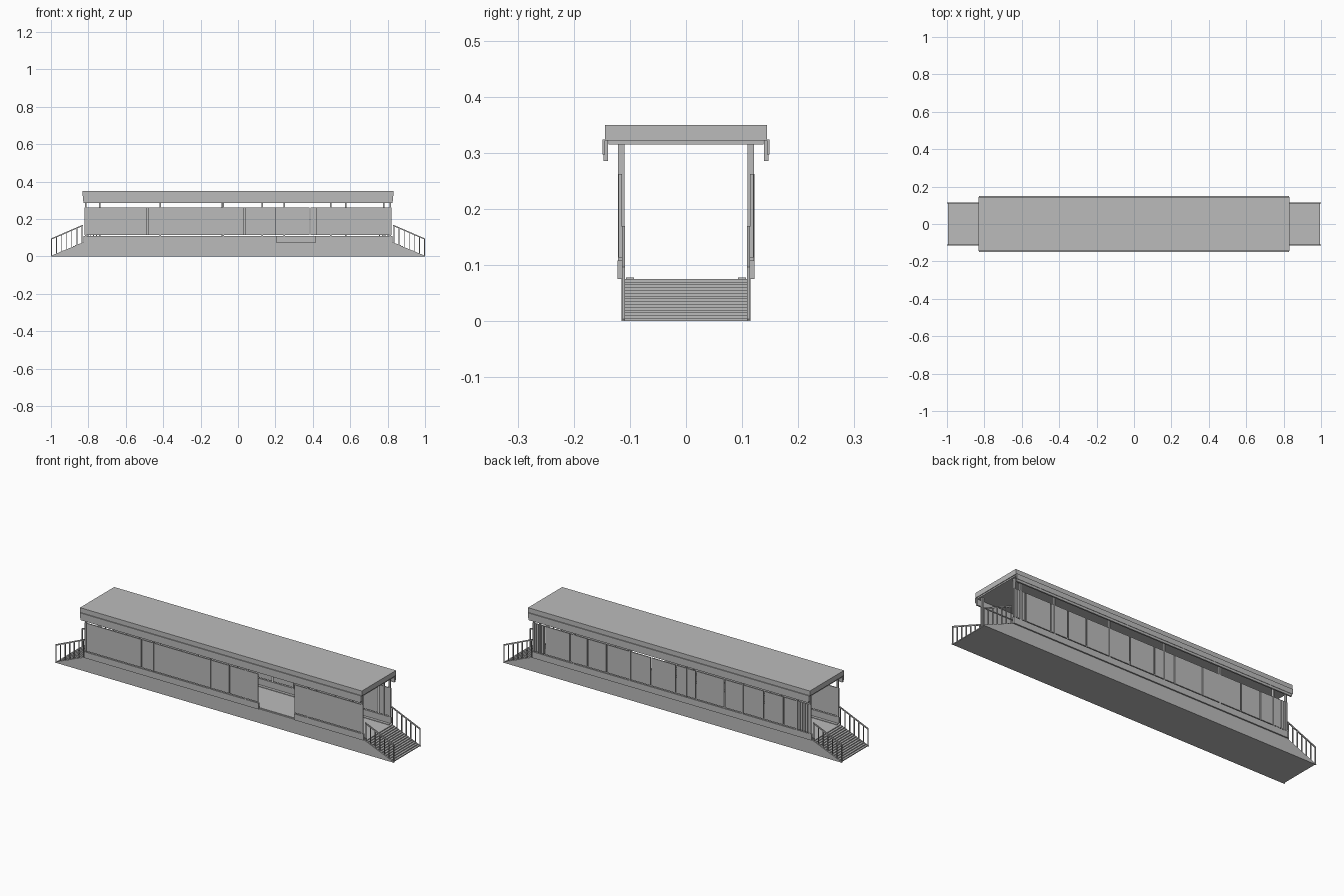
import bpy, bmesh

if "Cube" in bpy.data.objects:
    bpy.data.objects.remove(bpy.data.objects["Cube"])

grey = bpy.data.materials.new("light_grey")
grey.diffuse_color = (0.5, 0.5, 0.5, 1)
grey.use_nodes = True
grey.node_tree.nodes["Principled BSDF"].inputs["Base Color"].default_value = grey.diffuse_color


def finish(name, bm):
    bmesh.ops.recalc_face_normals(bm, faces=bm.faces)
    mesh = bpy.data.meshes.new(name)
    bm.to_mesh(mesh)
    bm.free()
    mesh.materials.append(grey)
    obj = bpy.data.objects.new(name, mesh)
    bpy.context.collection.objects.link(obj)
    return obj


def add_box(bm, x0, x1, y0, y1, z0, z1):
    vs = bmesh.ops.create_cube(bm, size=1)["verts"]
    for v in vs:
        v.co.x = x1 if v.co.x > 0 else x0
        v.co.y = y1 if v.co.y > 0 else y0
        v.co.z = z1 if v.co.z > 0 else z0


def boxes(name, items):
    bm = bmesh.new()
    for item in items:
        add_box(bm, *item)
    return finish(name, bm)


def add_prism(bm, profile, y0, y1):
    """Extrude an x-z profile along y."""
    face = bm.faces.new([bm.verts.new((x, y0, z)) for x, z in profile])
    ext = bmesh.ops.extrude_face_region(bm, geom=[face])["geom"]
    for v in ext:
        if isinstance(v, bmesh.types.BMVert):
            v.co.y = y1


END, DECK, TOP = 0.825, 0.075, 0.262

# Platform with sloped side walls that reach the ground at both ends
boxes("platform_deck", [(-END, END, -0.11, 0.11, 0, DECK)])
bm = bmesh.new()
for y0, y1 in ((-0.115, -0.11), (0.11, 0.115)):
    add_prism(bm, [(-1, 0), (1, 0), (1, 0.003), (END, DECK), (-END, DECK), (-1, 0.003)], y0, y1)
finish("platform_side_walls", bm)

# Stairs at both ends
STEPS = 15
run, rise = (0.995 - END) / STEPS, DECK / STEPS
for sign, name in ((-1, "left_stairs"), (1, "right_stairs")):
    prof = [(sign * END, 0), (sign * 0.995, 0)]
    for i in range(STEPS):
        x = 0.995 - i * run
        prof += [(sign * x, (i + 1) * rise), (sign * (x - run), (i + 1) * rise)]
    bm = bmesh.new()
    add_prism(bm, prof, -0.11, 0.11)
    finish(name, bm)

# Stair railings: sloped handrail on thin posts
bm = bmesh.new()
for sign in (-1, 1):
    for side in (-1, 1):
        y0, y1 = side * 0.109, side * 0.114
        add_prism(bm, [(sign * 0.999, 0.089), (sign * 0.83, 0.162),
                       (sign * 0.83, 0.169), (sign * 0.999, 0.096)], y0, y1)
        for i in range(7):
            x = 0.997 - i * 0.0272
            t = (0.999 - x) / 0.169
            add_box(bm, sign * (x - 0.002), sign * (x + 0.002), min(y0, y1), max(y0, y1),
                    t * 0.07, 0.091 + t * 0.073)
finish("stair_railings", bm)

# Edge strips on the deck
boxes("deck_edge_strips", [(-END, END, s * 0.1 - 0.007, s * 0.1 + 0.007, DECK, DECK + 0.003)
                           for s in (-1, 1)])

# Low wall along both sides, open at the front doorway
boxes("low_wall", [(-END, 0.205, -0.122, -0.113, DECK, 0.108),
                   (0.415, END, -0.122, -0.113, DECK, 0.108),
                   (-END, END, 0.113, 0.122, DECK, 0.108)])

# Upper wall panels, separated by narrow joints
front = [-END, -0.485, -0.08, 0.035, 0.13, 0.205, 0.415, 0.497, END]
back = [-END, -0.74, -0.66, -0.544, -0.42, -0.31, -0.142, -0.085, -0.024,
        0.124, 0.246, 0.385, 0.497, 0.6, 0.75, END]


def panels(name, cuts, y0, y1, skip=None):
    boxes(name, [(a + 0.003, b - 0.003, y0, y1, 0.113, TOP)
                 for a, b in zip(cuts, cuts[1:]) if a != skip])


panels("front_wall_panels", front, -0.12, -0.114, skip=0.205)
panels("back_wall_panels", back, 0.114, 0.12)

# Posts that carry the roof
front_posts = [-0.815, -0.417, -0.08, 0.13, 0.497, 0.815]
back_posts = [-0.815, -0.74, -0.417, -0.085, 0.246, 0.577, 0.78, 0.815]
boxes("roof_posts",
      [(x - 0.004, x + 0.004, -0.1215, -0.11, DECK, 0.316) for x in front_posts] +
      [(x - 0.004, x + 0.004, 0.11, 0.1215, DECK, 0.316) for x in back_posts])

# Upright slats near the ends of the back wall
boxes("end_slats", [(s * x - 0.002, s * x + 0.002, 0.118, 0.1225, 0.108, TOP)
                    for s in (-1, 1) for x in (0.757, 0.772, 0.787, 0.802)])

# Roof slab, its recessed underside and the hanging side boards
boxes("roof_slab", [(-0.832, 0.832, -0.144, 0.144, 0.322, 0.349)])
boxes("roof_soffit", [(-0.828, 0.828, -0.138, 0.138, 0.315, 0.322)])
boxes("roof_side_boards",
      [(-0.826, 0.826, min(s * 0.139, s * 0.147), max(s * 0.139, s * 0.147), 0.285, 0.322)
       for s in (-1, 1)] +
      [(-0.83, 0.83, min(s * 0.144, s * 0.149), max(s * 0.144, s * 0.149), 0.297, 0.324)
       for s in (-1, 1)])
